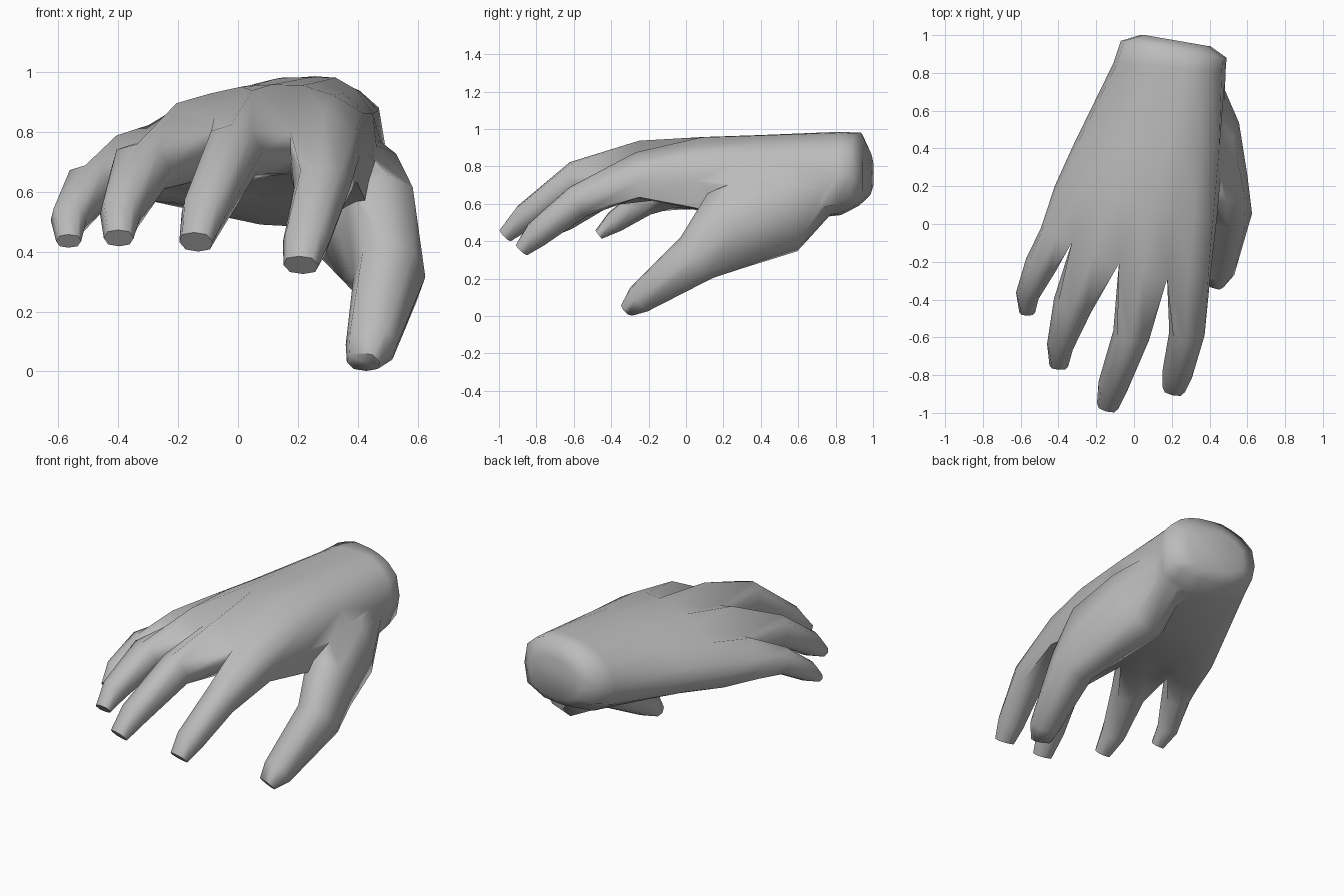
import bpy, bmesh, math
from mathutils import Vector

if "Cube" in bpy.data.objects:
    bpy.data.objects.remove(bpy.data.objects["Cube"])

skin = bpy.data.materials.new("plain grey")
skin.diffuse_color = (0.5, 0.5, 0.5, 1)
skin.use_nodes = True
skin.node_tree.nodes["Principled BSDF"].inputs["Base Color"].default_value = skin.diffuse_color

# Eight-sided cross-section shared by fingers and thumb
OCT = [(-.72, .78), (0, 1), (.72, .78), (1, 0), (.72, -.78), (0, -1), (-.72, -.78), (-1, 0)]


def section(bm, centre, direction, hw, hh):
    d = direction.normalized()
    u = Vector((0, 0, 1)).cross(d).normalized()
    v = d.cross(u)
    return [bm.verts.new(centre + u * a * hw + v * b * hh) for a, b in OCT]


def bridge(bm, a, b):
    n = len(a)
    for i in range(n):
        j = (i + 1) % n
        bm.faces.new((a[i], a[j], b[j], b[i]))


def tube(bm, parts, start=None):
    """Loft sections (x, y, z, half width, half height) along their path."""
    pts = [Vector(p[:3]) for p in parts]
    ring = start
    for i, p in enumerate(parts):
        back = pts[i - 1] if i else pts[0]
        if i == 0 and start:
            back = sum((v.co for v in start), Vector()) / len(start)
        ahead = pts[min(i + 1, len(pts) - 1)]
        new = section(bm, pts[i], ahead - back, p[3], p[4])
        if ring:
            bridge(bm, ring, new)
        else:
            bm.faces.new(new)
        ring = new
    bm.faces.new(ring)


def finish(bm, name):
    bmesh.ops.recalc_face_normals(bm, faces=bm.faces)
    mesh = bpy.data.meshes.new(name)
    bm.to_mesh(mesh)
    bm.free()
    mesh.materials.append(skin)
    ob = bpy.data.objects.new(name, mesh)
    bpy.context.collection.objects.link(ob)
    return ob


def palm_ring(bm, xs, ys, top, bottom, rise, drop, bulge):
    """Nine columns above and below; odd columns are finger centrelines."""
    t, b = [], []
    for i in range(9):
        k = i // 2
        if i % 2:
            x, y = (xs[k] + xs[k + 1]) / 2, (ys[k] + ys[k + 1]) / 2
            zt = (top[k] + top[k + 1]) / 2 + rise[k]
            zb = (bottom[k] + bottom[k + 1]) / 2 - drop
        else:
            x, y, zt, zb = xs[k], ys[k], top[k], bottom[k]
        t.append(bm.verts.new((x, y, zt)))
        b.append(bm.verts.new((x, y, zb)))
    left, right = [bm.verts.new((t[i].co + b[i].co) / 2 + Vector((s * bulge, 0, 0)))
                   for i, s in ((0, -1), (8, 1))]
    return t, b, left, right, t + [right] + b[::-1] + [left]


def spread(a, b):
    return [a + (b - a) * i / 4 for i in range(5)]


# Palm from wrist to knuckles: left/right x, left/right y, top and bottom arches
bm = bmesh.new()
rows = [
    (-.05, .47, .97, .88, (.87, .96, .98, .965, .88), (.68, .61, .59, .59, .64)),
    (-.09, .465, .85, .81, (.84, .95, .98, .98, .87), (.64, .56, .54, .55, .60)),
    (-.30, .45, .42, .38, (.76, .90, .96, .965, .86), (.61, .53, .49, .48, .50)),
    (-.40, .42, .20, .04, (.73, .885, .95, .955, .86), (.58, .56, .55, .56, .58)),
]
ring, wrist = None, None
for l, r, yl, yr, top, bottom in rows:
    new = palm_ring(bm, spread(l, r), spread(yl, yr), top, bottom, (.015, .01, .005, .015), 0, .02)[4]
    if ring:
        bridge(bm, ring, new)
    else:
        wrist = new
    ring = new

# Domed wrist end
mid = sum((v.co for v in wrist), Vector()) / len(wrist)
cap = [bm.verts.new(mid + (v.co - mid) * .65 + Vector((.01, .047, -.02))) for v in wrist]
bridge(bm, wrist, cap)
bm.faces.new(cap)

# Knuckle row with the webs between the fingers
t, b, left, right, knuckles = palm_ring(
    bm, (-.48, -.33, -.08, .175, .395), (-.02, -.10, -.21, -.29, -.25),
    (.69, .765, .845, .80, .81), (.57, .62, .65, .66, .635), (.06, .09, .115, .07), .015, .012)
bridge(bm, ring, knuckles)
webs = [left] + [bm.verts.new((t[i].co + b[i].co) / 2) for i in (2, 4, 6)] + [right]

# Fingers, little to index
fingers = [
    [(-.495, -.22, .615, .085, .08), (-.565, -.38, .505, .062, .06), (-.565, -.468, .435, .042, .028)],
    [(-.325, -.43, .675, .105, .09), (-.392, -.65, .525, .07, .072), (-.398, -.75, .445, .05, .035)],
    [(-.015, -.59, .73, .098, .098), (-.112, -.86, .53, .08, .072), (-.14, -.965, .432, .058, .043)],
    [(.28, -.58, .61, .094, .09), (.228, -.80, .435, .08, .072), (.21, -.878, .355, .06, .042)],
]
for k, parts in enumerate(fingers):
    i = 2 * k
    tube(bm, parts, [t[i], t[i + 1], t[i + 2], webs[k + 1], b[i + 2], b[i + 1], b[i], webs[k]])
hand = finish(bm, "hand")

# Thumb with its muscle and web, merged into the palm
bm = bmesh.new()
tube(bm, [(.34, .79, .73, .10, .12), (.395, .50, .56, .165, .235), (.465, .22, .46, .14, .225),
          (.505, .06, .315, .12, .14), (.445, -.25, .09, .088, .08), (.418, -.312, .032, .06, .04)])
thumb = finish(bm, "thumb")
union = hand.modifiers.new("join thumb", 'BOOLEAN')
union.operation, union.solver, union.object = 'UNION', 'EXACT', thumb
bpy.context.view_layer.objects.active = hand
hand.select_set(True)
bpy.ops.object.modifier_apply(modifier=union.name)
bpy.data.objects.remove(thumb)
bpy.ops.object.shade_smooth_by_angle(angle=math.radians(70))
